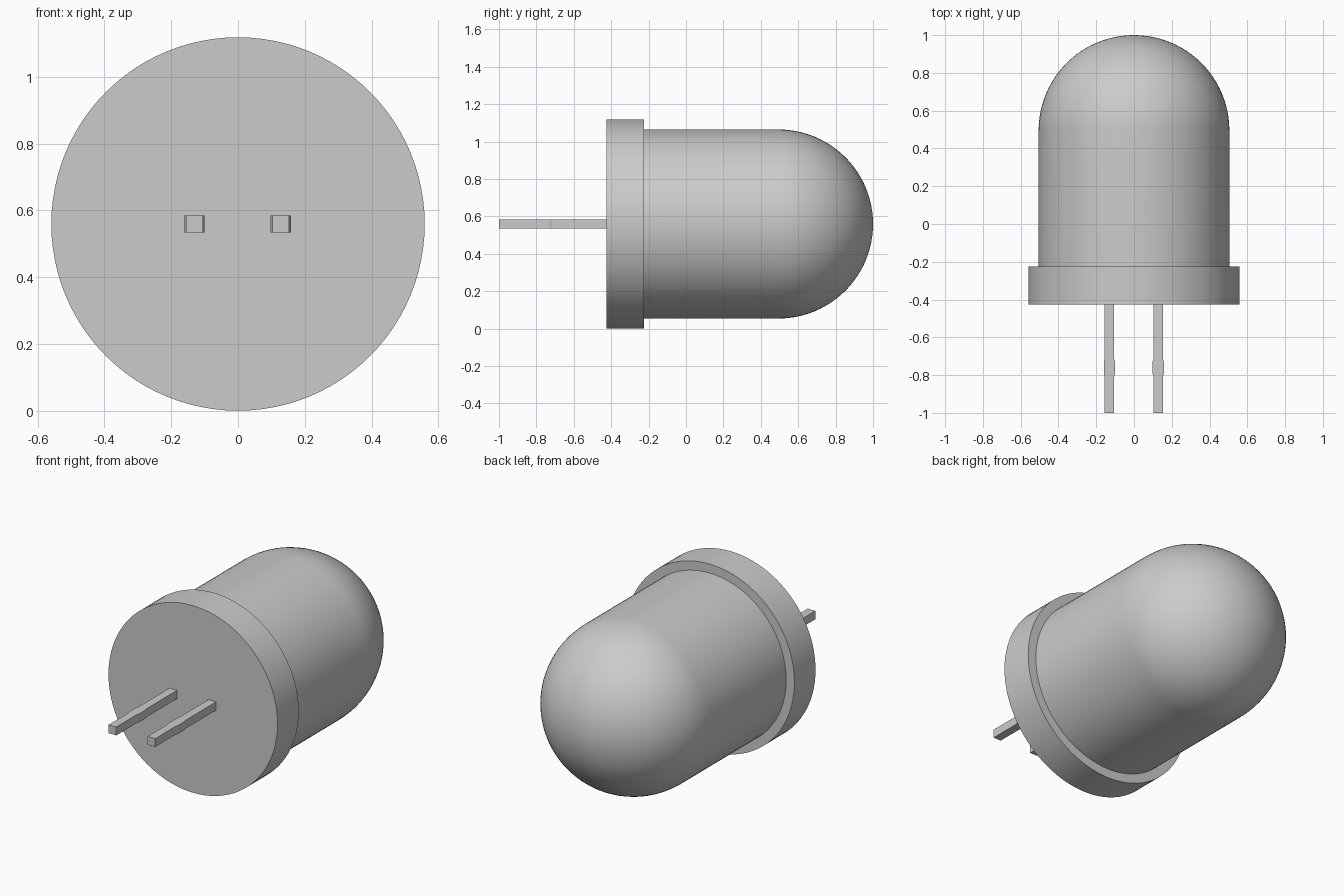
import bpy, bmesh, math
from mathutils import Matrix, Vector

cube = bpy.data.objects.get("Cube")
if cube:
    bpy.data.objects.remove(cube, do_unlink=True)

AXIS_Z = 0.559
SEGMENTS = 96

grey = bpy.data.materials.new("plain_grey")
grey.use_nodes = True
colour = (0.6, 0.6, 0.6, 1)
grey.diffuse_color = colour
grey.node_tree.nodes["Principled BSDF"].inputs["Base Color"].default_value = colour


def add_object(name, bm):
    bmesh.ops.recalc_face_normals(bm, faces=bm.faces)
    mesh = bpy.data.meshes.new(name)
    bm.to_mesh(mesh)
    bm.free()
    mesh.materials.append(grey)
    obj = bpy.data.objects.new(name, mesh)
    bpy.context.collection.objects.link(obj)
    return obj


def lathe(name, profile):
    """Spin (radius, y) points around the horizontal axis."""
    bm = bmesh.new()
    verts = [bm.verts.new((r, y, AXIS_Z)) for r, y in profile]
    edges = [bm.edges.new(pair) for pair in zip(verts, verts[1:])]
    bmesh.ops.spin(bm, geom=verts + edges, cent=(0, 0, AXIS_Z), axis=(0, 1, 0),
                   angle=math.tau, steps=SEGMENTS, use_duplicate=False)
    bmesh.ops.remove_doubles(bm, verts=bm.verts, dist=0.0001)
    obj = add_object(name, bm)
    bpy.ops.object.select_all(action="DESELECT")
    obj.select_set(True)
    bpy.context.view_layer.objects.active = obj
    bpy.ops.object.shade_smooth_by_angle(angle=math.radians(30))


def lead(name, centre_x):
    """Square pin with a small swelling part way along."""
    bm = bmesh.new()
    outline = [(0.025, -0.425), (0.025, -0.715), (0.03, -0.73),
               (0.03, -0.79), (0.025, -0.81), (0.025, -1.0)]
    outline += [(-x, y) for x, y in reversed(outline)]
    face = bm.faces.new([bm.verts.new((centre_x + x, y, AXIS_Z - 0.025))
                         for x, y in outline])
    top = bmesh.ops.extrude_face_region(bm, geom=[face])["geom"]
    bmesh.ops.translate(bm, vec=(0, 0, 0.05),
                        verts=[v for v in top if isinstance(v, bmesh.types.BMVert)])
    add_object(name, bm)


# Domed body
radius, dome_start = 0.505, 0.495
dome = [(radius * math.cos(a), dome_start + radius * math.sin(a))
        for a in (math.pi / 2 * i / 24 for i in range(24))]
lathe("domed_body", [(radius, -0.225)] + dome + [(0, 1.0)])

# Base flange, with an open ring where the body meets it
lathe("base_flange", [(0, -0.425), (0.559, -0.425), (0.559, -0.225), (radius, -0.225)])

# Pair of leads
lead("left_lead", 0.128)
lead("right_lead", -0.13)
